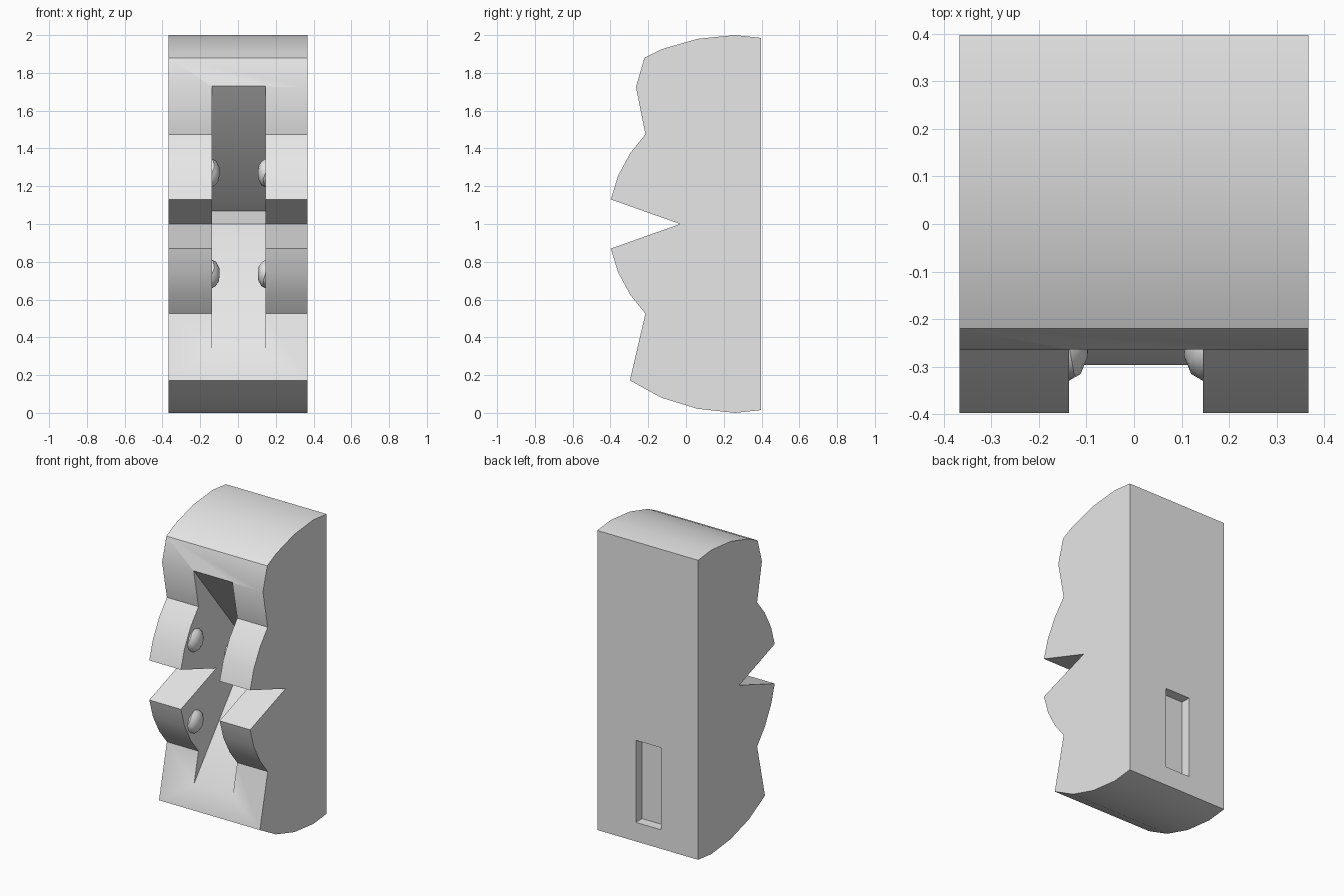
import bpy
import bmesh
import math

old = bpy.data.objects.get("Cube")
if old:
    bpy.data.objects.remove(old, do_unlink=True)

GREY = (0.8, 0.8, 0.8, 1.0)
mat = bpy.data.materials.new("light grey")
mat.use_nodes = True
mat.diffuse_color = GREY
mat.node_tree.nodes["Principled BSDF"].inputs["Base Color"].default_value = GREY


def finish(name, bm):
    """Turn a bmesh into a named grey object."""
    bmesh.ops.recalc_face_normals(bm, faces=bm.faces)
    mesh = bpy.data.meshes.new(name)
    bm.to_mesh(mesh)
    bm.free()
    mesh.materials.append(mat)
    obj = bpy.data.objects.new(name, mesh)
    bpy.context.collection.objects.link(obj)
    return obj


def extrude_x(name, profile, x0, x1):
    """Sweep a (y, z) profile between two x positions."""
    bm = bmesh.new()
    face = bm.faces.new([bm.verts.new((x0, y, z)) for y, z in profile])
    swept = bmesh.ops.extrude_face_region(bm, geom=[face])["geom"]
    verts = [v for v in swept if isinstance(v, bmesh.types.BMVert)]
    bmesh.ops.translate(bm, verts=verts, vec=(x1 - x0, 0, 0))
    return finish(name, bm)


def smooth(obj):
    bpy.ops.object.select_all(action="DESELECT")
    obj.select_set(True)
    bpy.context.view_layer.objects.active = obj
    bpy.ops.object.shade_smooth_by_angle(angle=math.radians(30))


def cut(obj, cutter):
    """Subtract the cutter and remove it."""
    mod = obj.modifiers.new("cut", "BOOLEAN")
    mod.operation = "DIFFERENCE"
    mod.solver = "EXACT"
    mod.object = cutter
    cutter.hide_render = True
    bpy.ops.object.select_all(action="DESELECT")
    obj.select_set(True)
    bpy.context.view_layer.objects.active = obj
    bpy.ops.object.modifier_apply(modifier=mod.name)
    bpy.data.objects.remove(cutter, do_unlink=True)


# Body: curved ends, two rounded pads and a sharp notch between them
end_top = [(0.398, 1.985), (0.26, 2.0), (0.06, 1.98), (-0.13, 1.925),
           (-0.22, 1.88), (-0.265, 1.725)]
pad = [(-0.215, 0.475), (-0.295, 0.375), (-0.36, 0.255), (-0.398, 0.13)]
end_bottom = [(-0.297, 0.172), (-0.13, 0.08), (0.06, 0.022), (0.26, 0.0), (0.398, 0.015)]
upper_pad = [(y, 1 + d) for y, d in pad]
lower_pad = [(y, 1 - d) for y, d in reversed(pad)]
body = extrude_x("body", end_top + upper_pad + [(-0.03, 1.0)] + lower_pad + end_bottom,
                 -0.367, 0.367)

# Front channel: a V-shaped groove with a small hollow at its deepest point
LEFT, RIGHT = 0.145, -0.137
groove = [(-0.42, 1.925), (0.236, 1.11), (0.31, 1.07), (0.32, 1.0),
          (0.207, 0.9), (-0.42, 0.135), (-0.6, 0.135), (-0.6, 1.925)]
# Flat lip keeps the groove opening below the curved top
groove[0] = (-0.264, 1.73)
groove[-1] = (-0.6, 1.73)
cut(body, extrude_x("channel_cutter", groove, RIGHT, LEFT))

# Back slot
slot = [(0.333, 0.14), (0.5, 0.14), (0.5, 0.68), (0.333, 0.68)]
cut(body, extrude_x("slot_cutter", slot, -0.095, 0.086))
smooth(body)

# Bumps on the channel walls
for level, z in (("upper", 1.27), ("lower", 0.735)):
    for side, x in (("left", LEFT), ("right", RIGHT)):
        bm = bmesh.new()
        bmesh.ops.create_icosphere(bm, subdivisions=2, radius=1)
        bmesh.ops.scale(bm, vec=(0.042, 0.075, 0.075), verts=bm.verts)
        bmesh.ops.translate(bm, vec=(x, -0.255, z), verts=bm.verts)
        smooth(finish(f"{level}_{side}_bump", bm))
